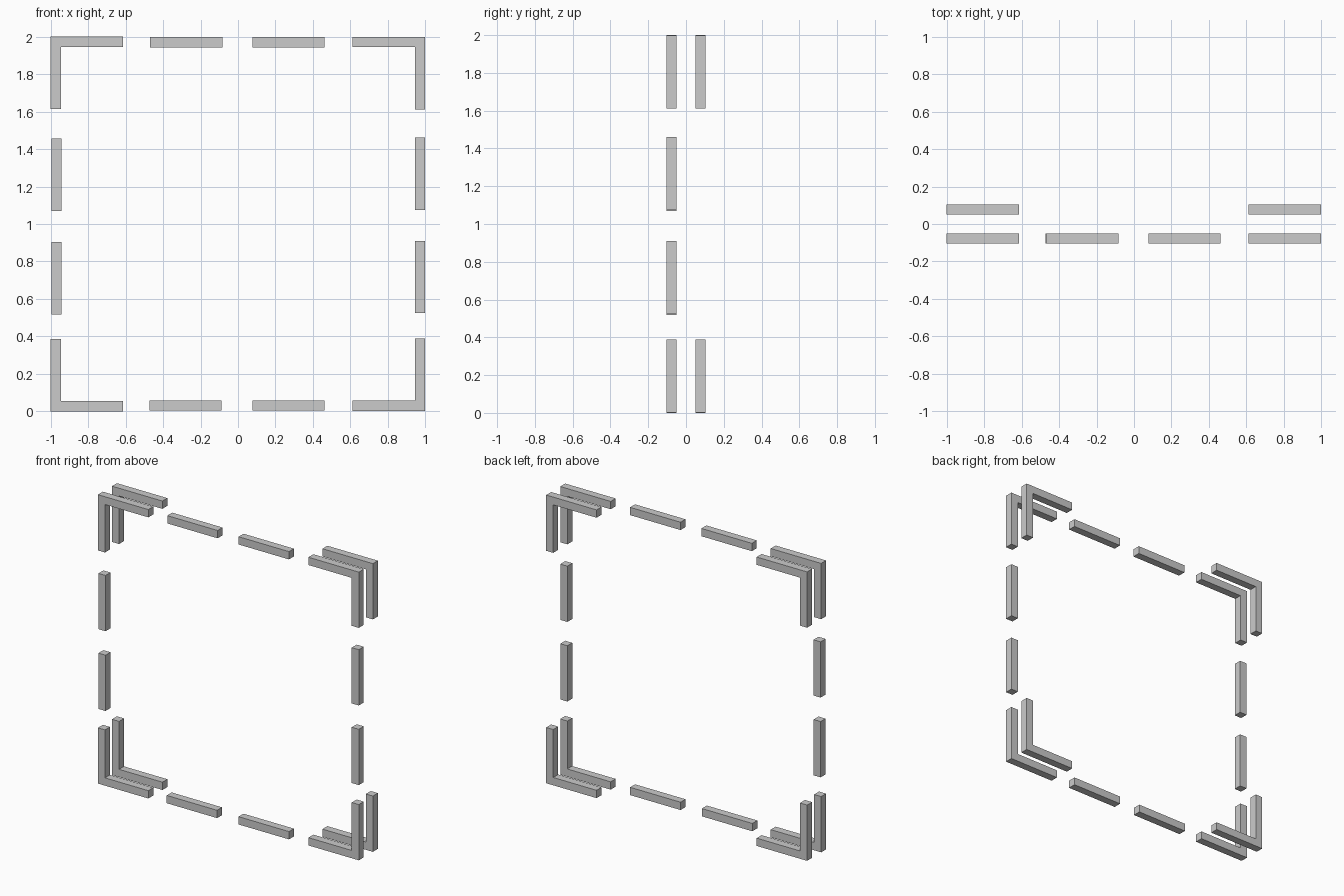
import bpy, bmesh

if "Cube" in bpy.data.objects:
    bpy.data.objects.remove(bpy.data.objects["Cube"])

L = 0.386          # length of every bar
T = 0.054          # bar thickness
Y0, Y1 = 0.05, 0.104


def prism(name, outline, ya, yb):
    """Extrude an x-z outline from ya to yb."""
    bm = bmesh.new()
    face = bm.faces.new([bm.verts.new((x, ya, z)) for x, z in outline])
    ext = bmesh.ops.extrude_face_region(bm, geom=[face])
    moved = [g for g in ext["geom"] if isinstance(g, bmesh.types.BMVert)]
    bmesh.ops.translate(bm, verts=moved, vec=(0, yb - ya, 0))
    bmesh.ops.recalc_face_normals(bm, faces=bm.faces)
    mesh = bpy.data.meshes.new(name)
    bm.to_mesh(mesh)
    bm.free()
    obj = bpy.data.objects.new(name, mesh)
    bpy.context.collection.objects.link(obj)
    return obj


def bar(name, x, z, w, h):
    prism(name, [(x, z), (x + w, z), (x + w, z + h), (x, z + h)], -Y1, -Y0)


# L-shaped corner brackets, one front and one back at each corner
profile = [(0, 0), (L, 0), (L, T), (T, T), (T, L), (0, L)]
corners = {
    "bottom_left": (-1.0, 0.0, 1, 1),
    "bottom_right": (0.998, 0.003, -1, 1),
    "top_left": (-1.0, 2.0, 1, -1),
    "top_right": (0.998, 1.998, -1, -1),
}
for place, (cx, cz, sx, sz) in corners.items():
    outline = [(cx + sx * x, cz + sz * z) for x, z in profile]
    prism("front_corner_" + place, outline, -Y1, -Y0)
    prism("back_corner_" + place, outline, Y0, Y1)

# Horizontal dashes along the top and bottom of the front layer
for side, z, starts in (("top", 1.943, (-0.469, 0.077)),
                        ("bottom", 0.005, (-0.473, 0.077))):
    for i, x in enumerate(starts):
        bar(f"{side}_dash_{i + 1}", x, z, L, T)

# Vertical dashes along the left and right of the front layer
for side, x, starts in (("left", -0.996, (0.518, 1.07)),
                        ("right", 0.944, (0.524, 1.075))):
    for i, z in enumerate(starts):
        bar(f"{side}_dash_{i + 1}", x, z, T, L)
